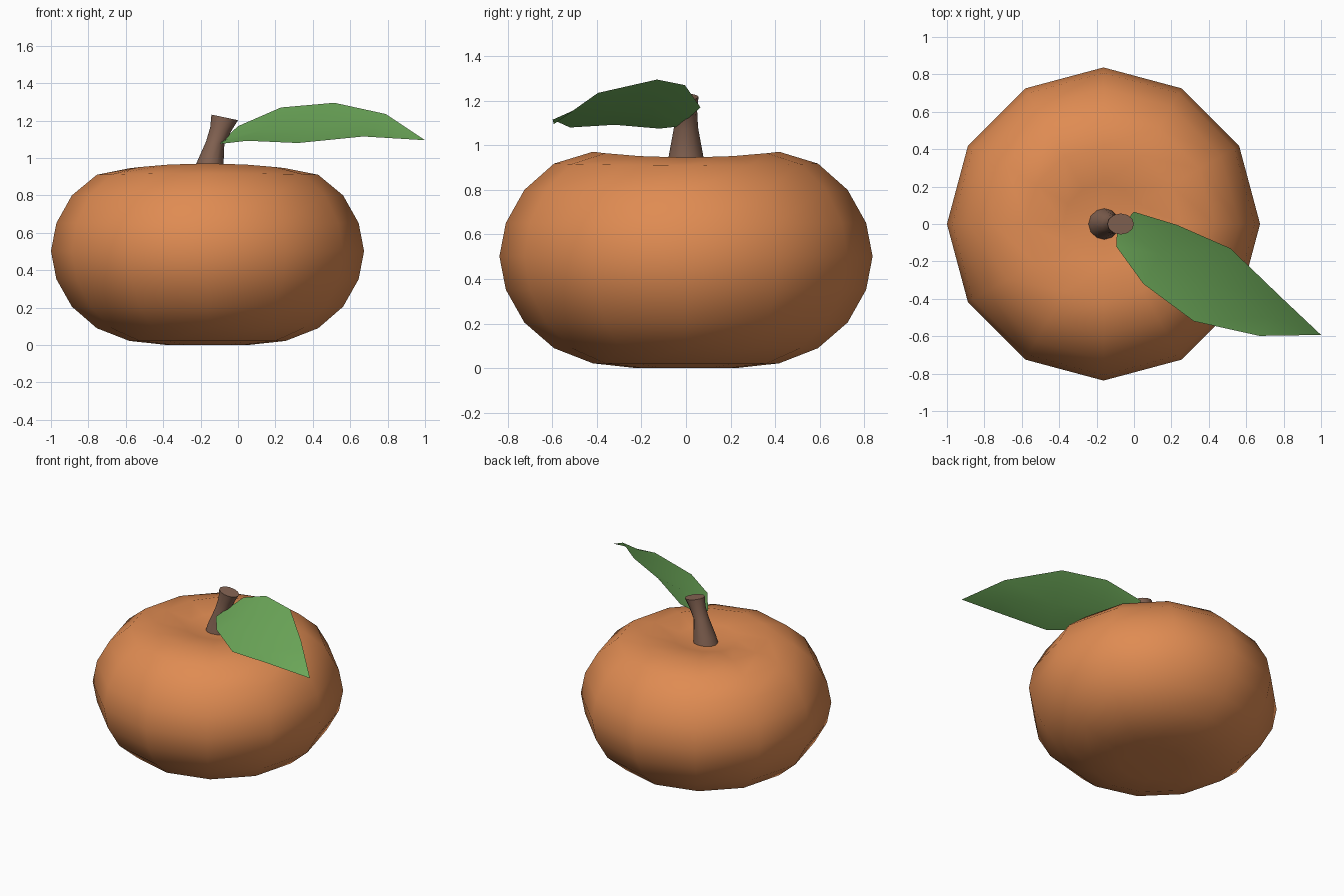
import bpy, bmesh, math

if "Cube" in bpy.data.objects:
    bpy.data.objects.remove(bpy.data.objects["Cube"])

def material(name, col):
    m = bpy.data.materials.new(name)
    m.diffuse_color = (*col, 1)
    m.use_nodes = True
    m.node_tree.nodes["Principled BSDF"].inputs["Base Color"].default_value = m.diffuse_color
    return m

ORANGE = material("orange peel", (0.74, 0.26, 0.085))
BROWN = material("brown stem", (0.23, 0.125, 0.085))
GREEN = material("leaf green", (0.15, 0.39, 0.10))

def finish(bm, name, mat, angle=None, fix_normals=True):
    if fix_normals:
        bmesh.ops.recalc_face_normals(bm, faces=bm.faces)
    me = bpy.data.meshes.new(name)
    bm.to_mesh(me)
    bm.free()
    me.materials.append(mat)
    ob = bpy.data.objects.new(name, me)
    bpy.context.collection.objects.link(ob)
    for p in me.polygons:
        p.use_smooth = True
    if angle:
        me.set_sharp_from_angle(angle=math.radians(angle))
    return ob

def bridge(bm, a, b):
    n = len(a)
    for i in range(n):
        bm.faces.new((a[i], a[(i + 1) % n], b[(i + 1) % n], b[i]))

# Fruit: 12-sided squashed ball; the top hollow is a little longer in x
CX, N = -0.163, 12
# radius, height at the y ends, extra drop at the x ends
profile = [(0.217, 0.0, 0), (0.418, 0.022, 0), (0.592, 0.09, 0), (0.725, 0.205, 0),
           (0.808, 0.352, 0), (0.837, 0.502, 0), (0.808, 0.652, 0), (0.725, 0.80, 0),
           (0.592, 0.918, 0.008), (0.418, 0.971, 0.026), (0.217, 0.945, 0.018)]
bm = bmesh.new()
rings = []
for r, z, drop in profile:
    ring = []
    for i in range(N):
        a = 2 * math.pi * i / N
        ring.append(bm.verts.new((CX + r * math.cos(a), r * math.sin(a),
                                  z - drop * math.cos(a) ** 2)))
    rings.append(ring)
for a, b in zip(rings, rings[1:]):
    bridge(bm, a, b)
for ring, z in ((rings[0], 0.01), (rings[-1], 0.90)):
    pole = bm.verts.new((CX, 0, z))
    for i in range(N):
        bm.faces.new((ring[i], ring[(i + 1) % N], pole))
finish(bm, "fruit", ORANGE)

# Stem: bent, flared tube with a slanted cut top
# centre x, centre z, x radius, y radius, slant of the ring
stem = [(-0.166, 0.87, 0.09, 0.09, 0.0), (-0.152, 0.96, 0.074, 0.076, -0.05),
        (-0.122, 1.08, 0.049, 0.054, -0.15), (-0.092, 1.155, 0.056, 0.05, -0.2),
        (-0.071, 1.217, 0.071, 0.056, -0.21)]
bm = bmesh.new()
rings = []
for x, z, rx, ry, s in stem:
    rings.append([bm.verts.new((x + rx * math.cos(2 * math.pi * i / N),
                                ry * math.sin(2 * math.pi * i / N),
                                z + s * rx * math.cos(2 * math.pi * i / N)))
                  for i in range(N)])
for a, b in zip(rings, rings[1:]):
    bridge(bm, a, b)
bm.faces.new(rings[0])
bm.faces.new(rings[-1])
finish(bm, "stem", BROWN, 45)

# Leaf: arched sheet between a raised back edge and a low front edge, with a sagging midrib
back = [(0.0, 0.065, 1.17), (0.23, -0.005, 1.27), (0.515, -0.13, 1.295), (0.79, -0.395, 1.235)]
front = [(-0.095, -0.12, 1.075), (0.05, -0.32, 1.092), (0.32, -0.52, 1.08), (0.67, -0.598, 1.115)]
sag = [0.015, 0.03, 0.03, 0.015]
bm = bmesh.new()
base = bm.verts.new((-0.09, -0.03, 1.085))
tip = bm.verts.new((1.0, -0.593, 1.095))
rows = []
for b, f, s in zip(back, front, sag):
    mid = [(p + q) / 2 for p, q in zip(b, f)]
    mid[2] -= s
    rows.append([bm.verts.new(p) for p in (f, mid, b)])
for k in range(2):
    bm.faces.new((base, rows[0][k], rows[0][k + 1]))
    for a, c in zip(rows, rows[1:]):
        bm.faces.new((a[k], c[k], c[k + 1], a[k + 1]))
    bm.faces.new((rows[-1][k], tip, rows[-1][k + 1]))
finish(bm, "leaf", GREEN, fix_normals=False)
